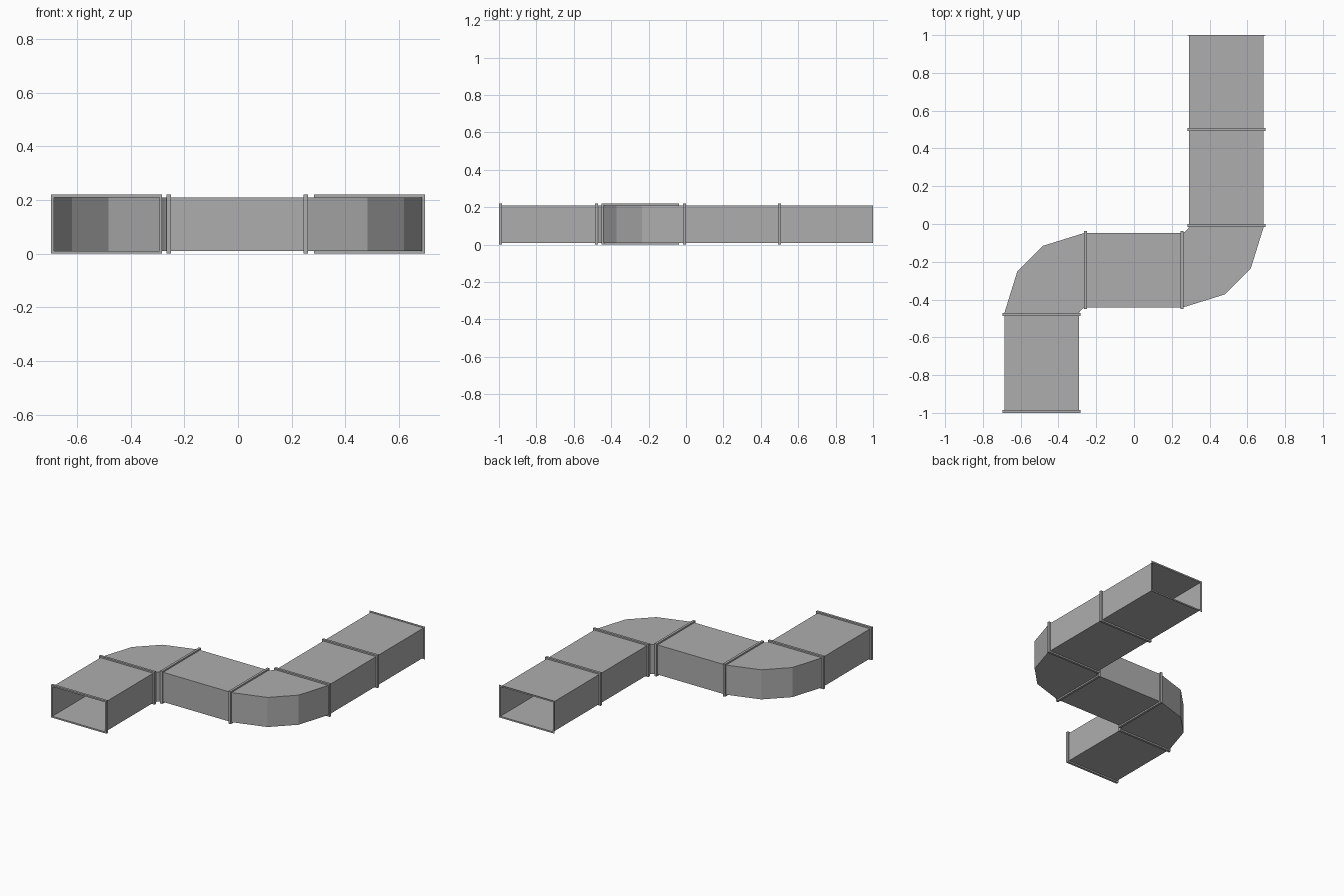
import bpy, bmesh
from math import cos, sin, radians

if "Cube" in bpy.data.objects:
    bpy.data.objects.remove(bpy.data.objects["Cube"])

HW, HH, ZC = 0.197, 0.10, 0.11     # duct half width, half height, centre height
LIP, T = 0.01, 0.016               # flange overhang and thickness
XL, YM, R = 0.4895, -0.244, 0.228  # leg offset, cross-run line, bend radius

# Dark sheet metal
metal = bpy.data.materials.new("dark_metal")
metal.diffuse_color = (0.42, 0.42, 0.42, 1)
metal.use_nodes = True
metal.node_tree.nodes["Principled BSDF"].inputs["Base Color"].default_value = metal.diffuse_color


def ring(bm, x, y, dx, dy, lip=0.0):
    """Rectangular section at (x, y); (dx, dy) points across the duct."""
    w, h = HW + lip, HH + lip
    return [bm.verts.new((x + dx * w * a, y + dy * w * a, ZC + h * b))
            for a, b in ((-1, -1), (1, -1), (1, 1), (-1, 1))]


def skin(name, sections, closed=False):
    """Loft rectangular sections into a hollow sleeve."""
    bm = bmesh.new()
    rings = [ring(bm, *s) for s in sections]
    pairs = list(zip(rings, rings[1:]))
    if closed:
        pairs.append((rings[-1], rings[0]))
    for a, b in pairs:
        for i in range(4):
            j = (i + 1) % 4
            bm.faces.new((a[i], a[j], b[j], b[i]))
    bmesh.ops.recalc_face_normals(bm, faces=bm.faces)
    me = bpy.data.meshes.new(name)
    bm.to_mesh(me)
    bm.free()
    me.materials.append(metal)
    ob = bpy.data.objects.new(name, me)
    bpy.context.collection.objects.link(ob)
    return ob


def straight(name, p, q):
    d = (1, 0) if p[0] == q[0] else (0, 1)
    skin(name, [(*p, *d), (*q, *d)])


def flange(name, x, y, along_y, t=T):
    """Square collar starting at (x, y) and running t along the duct."""
    d = (1, 0) if along_y else (0, 1)
    e = (x, y + t) if along_y else (x + t, y)
    skin(name, [(x, y, *d, 0), (x, y, *d, LIP), (*e, *d, LIP), (*e, *d, 0)], True)


def elbow(name, cx, cy, start):
    """Quarter bend in three flat segments, the middle one shorter."""
    secs = []
    for turn, r in ((0, R), (31.7, R - 0.006), (58.3, R - 0.006), (90, R)):
        a = radians(start + turn)
        secs.append((cx + r * cos(a), cy + r * sin(a), cos(a), sin(a)))
    skin(name, secs)


# Bend centres
lx, ly = -XL + R, YM - R
rx, ry = XL - R, YM + R

# Duct runs
straight("front_duct", (-XL, -1), (-XL, ly))
elbow("left_elbow", lx, ly, 90)
straight("cross_duct", (lx, YM), (rx, YM))
elbow("right_elbow", rx, ry, 270)
straight("middle_duct", (XL, ry), (XL, 0.494))
straight("back_duct", (XL, 0.494), (XL, 1))

# Joint flanges
for i, y in enumerate((-1, -0.487)):
    flange(f"front_flange_{i + 1}", -XL, y, True)
for i, x in enumerate((-0.266, 0.245)):
    flange(f"cross_flange_{i + 1}", x, YM, False)
for i, y in enumerate((-0.017, 0.492)):
    flange(f"back_flange_{i + 1}", XL, y, True)

# Thin rim at the open back end
flange("back_end_rim", XL, 0.999, True, 0.001)
